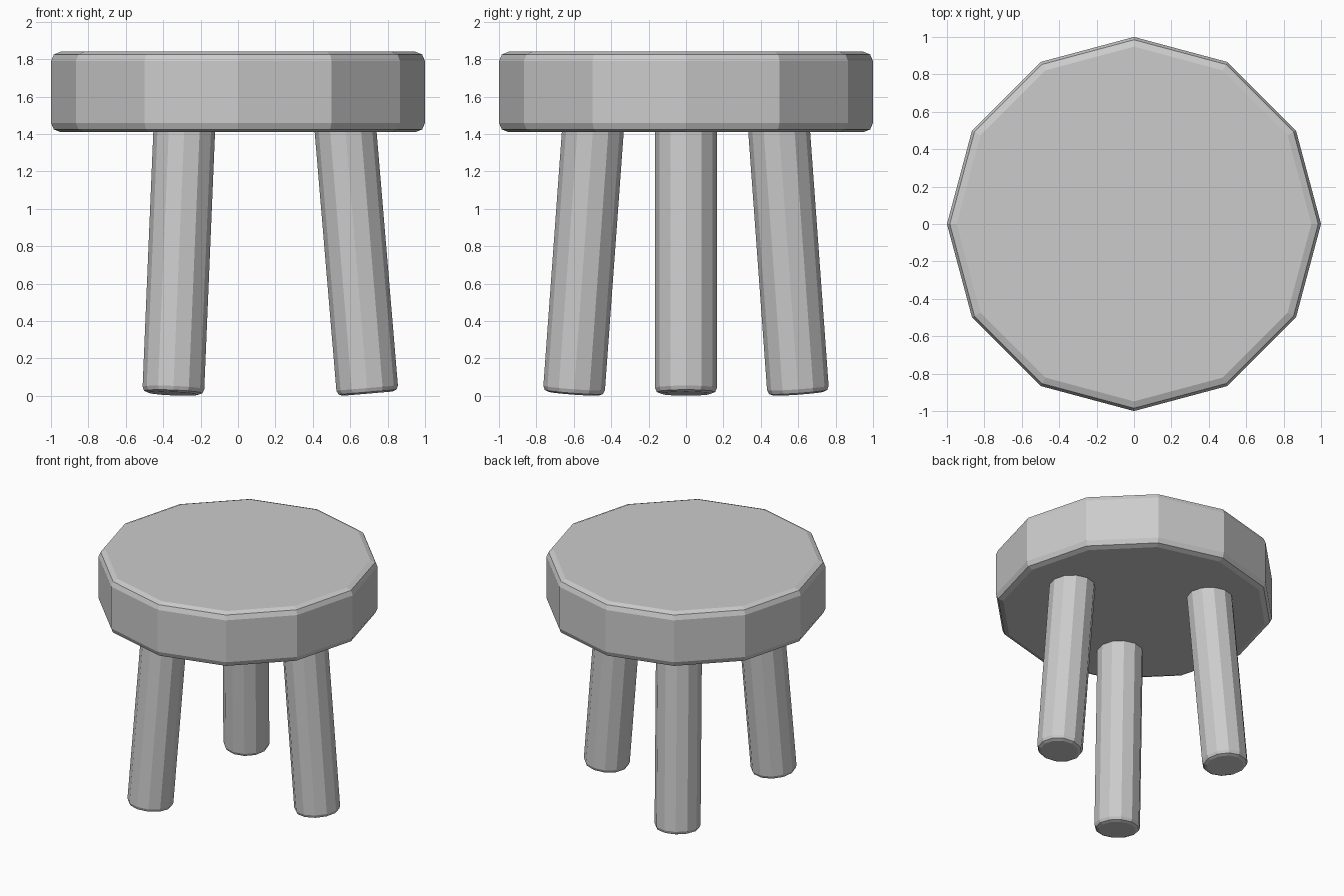
import bpy, bmesh
from math import radians, tau, tan, cos
from mathutils import Matrix

if "Cube" in bpy.data.objects:
    bpy.data.objects.remove(bpy.data.objects["Cube"])

SIDES = 12


def rounded_cylinder(name, radius, height, bevel, matrix):
    """12-sided cylinder standing on its local origin, with both rims bevelled."""
    bm = bmesh.new()
    bmesh.ops.create_cone(bm, cap_ends=True, segments=SIDES,
                          radius1=radius, radius2=radius, depth=height,
                          matrix=Matrix.Translation((0, 0, height / 2)))
    # put a corner on the +x axis
    first = bm.verts[:][0] if bm.verts else None
    bm.verts.ensure_lookup_table()
    angle = max(bm.verts, key=lambda v: v.co.x).co
    if abs(angle.y) > 0.01 * radius:
        bmesh.ops.rotate(bm, verts=bm.verts, cent=(0, 0, 0),
                         matrix=Matrix.Rotation(tau / SIDES / 2, 3, 'Z'))
    rims = [e for e in bm.edges if abs(e.verts[0].co.z - e.verts[1].co.z) < 1e-4]
    bmesh.ops.bevel(bm, geom=rims, offset=bevel, offset_type='OFFSET',
                    segments=2, profile=0.5, affect='EDGES')
    mesh = bpy.data.meshes.new(name)
    bm.to_mesh(mesh)
    bm.free()
    obj = bpy.data.objects.new(name, mesh)
    obj.matrix_world = matrix
    bpy.context.collection.objects.link(obj)
    return obj


# Seat
rounded_cylinder("seat", 1.0, 0.43, 0.05, Matrix.Translation((0, 0, 1.41)))

# Three legs splayed outwards
for i, name in enumerate(("right_leg", "back_left_leg", "front_left_leg")):
    place = (Matrix.Rotation(i * tau / 3, 4, 'Z')
             @ Matrix.Translation((0.693, 0, 0.012))
             @ Matrix.Rotation(radians(-4.8), 4, 'Y'))
    rounded_cylinder(name, 0.165, 1.45, 0.03, place)
